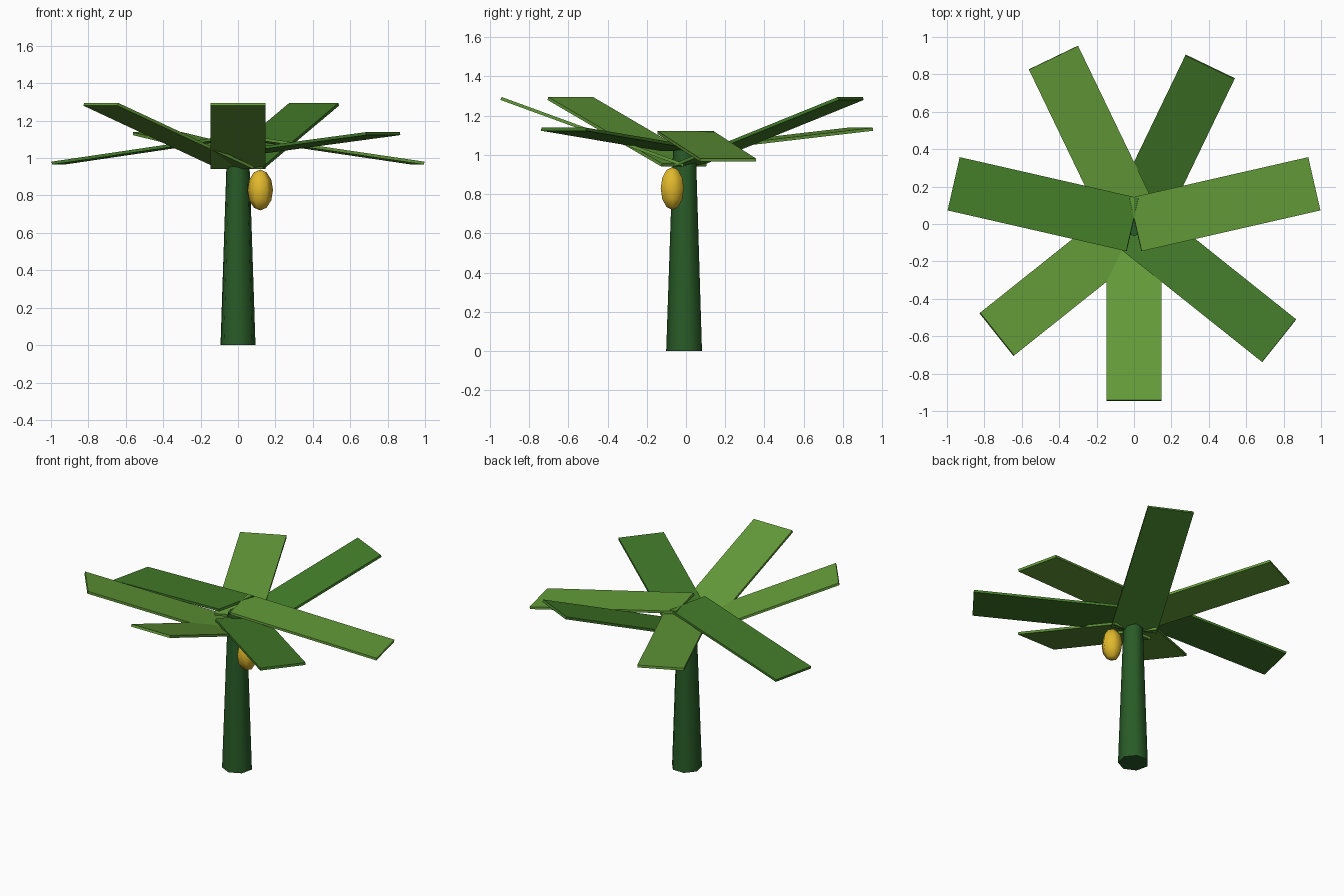
import bpy, bmesh
from math import sin, cos, pi, radians
from mathutils import Matrix

if "Cube" in bpy.data.objects:
    bpy.data.objects.remove(bpy.data.objects["Cube"])

CY = -0.005  # tree axis sits slightly toward the front


def material(name, rgb):
    m = bpy.data.materials.new(name)
    m.diffuse_color = (*rgb, 1)
    m.use_nodes = True
    m.node_tree.nodes["Principled BSDF"].inputs["Base Color"].default_value = m.diffuse_color
    return m


def finish(bm, name, mat):
    bmesh.ops.recalc_face_normals(bm, faces=bm.faces)
    me = bpy.data.meshes.new(name)
    bm.to_mesh(me)
    bm.free()
    me.materials.append(mat)
    ob = bpy.data.objects.new(name, me)
    bpy.context.collection.objects.link(ob)
    return ob


def lathe(name, profile, sides, phase, loc, mat):
    """Smooth-sided stack of polygon rings from (radius, z), flat end caps."""
    bm = bmesh.new()
    rings = []
    for r, z in profile:
        rings.append([bm.verts.new((r * cos(phase + 2 * pi * i / sides),
                                    r * sin(phase + 2 * pi * i / sides), z))
                      for i in range(sides)])
    for a, b in zip(rings, rings[1:]):
        for i in range(sides):
            j = (i + 1) % sides
            bm.faces.new((a[i], a[j], b[j], b[i])).smooth = True
    bm.faces.new(rings[0])
    bm.faces.new(rings[-1])
    bmesh.ops.remove_doubles(bm, verts=bm.verts, dist=1e-4)
    ob = finish(bm, name, mat)
    ob.location = loc
    return ob


trunk_mat = material("trunk_green", (0.022, 0.105, 0.02))
leaf_mats = [material("leaf_light", (0.125, 0.33, 0.04)),
             material("leaf_dark", (0.055, 0.2, 0.022))]
fruit_mat = material("fruit_yellow", (0.75, 0.48, 0.025))

# Tapered seven-sided trunk
lathe("trunk", [(0.096, 0), (0.06, 1.06)], 7, -pi / 2, (0, CY, 0), trunk_mat)

# Hanging fruit: six-sided elongated ball
ball = [(max(0.068 * sin(pi * k / 6), 1e-6), -0.109 * cos(pi * k / 6)) for k in range(7)]
lathe("fruit", ball, 6, 0, (0.119, -0.07, 0.829), fruit_mat)

# Seven slab leaves, repeating three tilts (upward angle, inner end height)
TILTS = [(0.35, 0.948), (0.105, 1.027), (-0.143, 1.114)]
for i in range(7):
    tilt, base = TILTS[i % 3]
    bm = bmesh.new()
    bmesh.ops.create_cube(bm, size=1)
    mat = (Matrix.Translation((0, CY, base))
           @ Matrix.Rotation(radians(-90 + i * 360 / 7), 4, 'Z')
           @ Matrix.Translation((0.008, 0, 0))
           @ Matrix.Rotation(-tilt, 4, 'Y')
           @ Matrix.Translation((0.495, 0, 0))
           @ Matrix.Diagonal((0.99, 0.292, 0.016, 1)))
    bm.transform(mat)
    finish(bm, f"leaf_{i + 1}", leaf_mats[i % 2])
